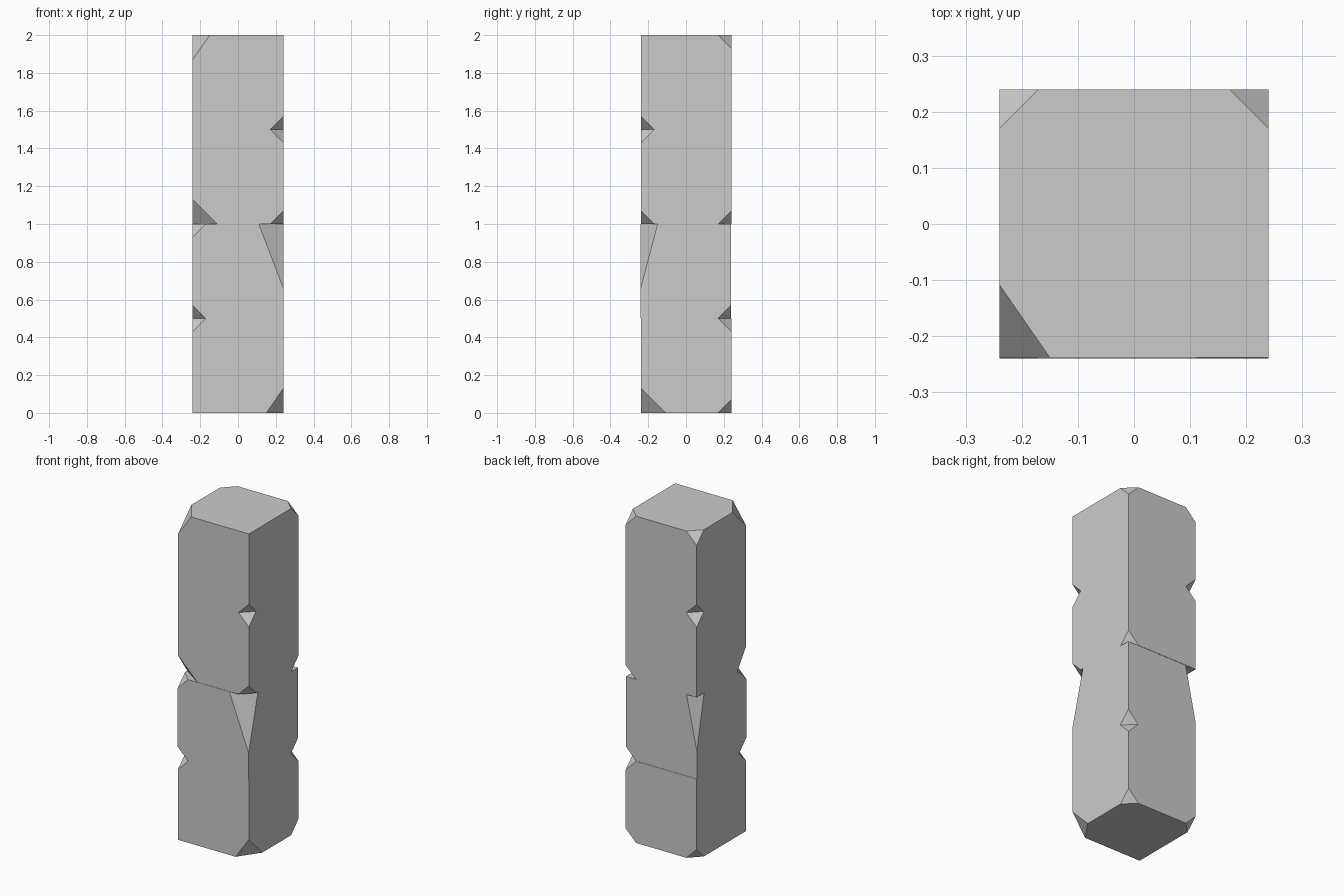
import bpy, bmesh, math
from mathutils import Vector

if "Cube" in bpy.data.objects:
    bpy.data.objects.remove(bpy.data.objects["Cube"])

W, D, H = 0.24, 0.239, 0.5   # half width, half depth, block height
S = (0.07, 0.07, 0.07)       # small chip (x, y, z)
FL, FR, BR, BL = (-1, -1), (1, -1), (1, 1), (-1, 1)


def block(name, z, y, bottom, top):
    """Stone block whose listed corners are chipped off."""
    bm = bmesh.new()
    for level, chips in ((0, bottom), (1, top)):
        for sx, sy in (FL, FR, BR, BL):
            corner = Vector((sx * W, y + sy * D, z + level * H))
            chip = chips.get((sx, sy))
            if chip is None:
                bm.verts.new(corner)
                continue
            signs = (sx, sy, 1 if level else -1)
            for axis in range(3):
                p = corner.copy()
                p[axis] -= signs[axis] * chip[axis]
                bm.verts.new(p)
    bmesh.ops.convex_hull(bm, input=bm.verts)
    bmesh.ops.dissolve_limit(bm, angle_limit=math.radians(0.5),
                             verts=bm.verts, edges=bm.edges)
    bmesh.ops.recalc_face_normals(bm, faces=bm.faces)
    mesh = bpy.data.meshes.new(name)
    bm.to_mesh(mesh)
    bm.free()
    obj = bpy.data.objects.new(name, mesh)
    bpy.context.collection.objects.link(obj)
    return obj


# Four stacked blocks, the second pushed slightly forward
block("bottom_block", 0.0, 0.001,
      {FR: (0.09, 0.13, 0.13), BR: S, BL: S},
      {FL: S, BR: S})
block("lower_middle_block", 0.5, -0.001,
      {FL: S, BR: S},
      {FL: S, FR: (0.13, 0.09, 0.34), BL: (0.07, 0.07, 0.33)})
block("upper_middle_block", 1.0, 0.001,
      {FL: (0.13, 0.09, 0.13), FR: S, BR: S},
      {FR: S, BL: S})
block("top_block", 1.5, 0.001,
      {FR: S, BL: S},
      {FL: (0.09, 0.13, 0.13), BR: S, BL: S})
